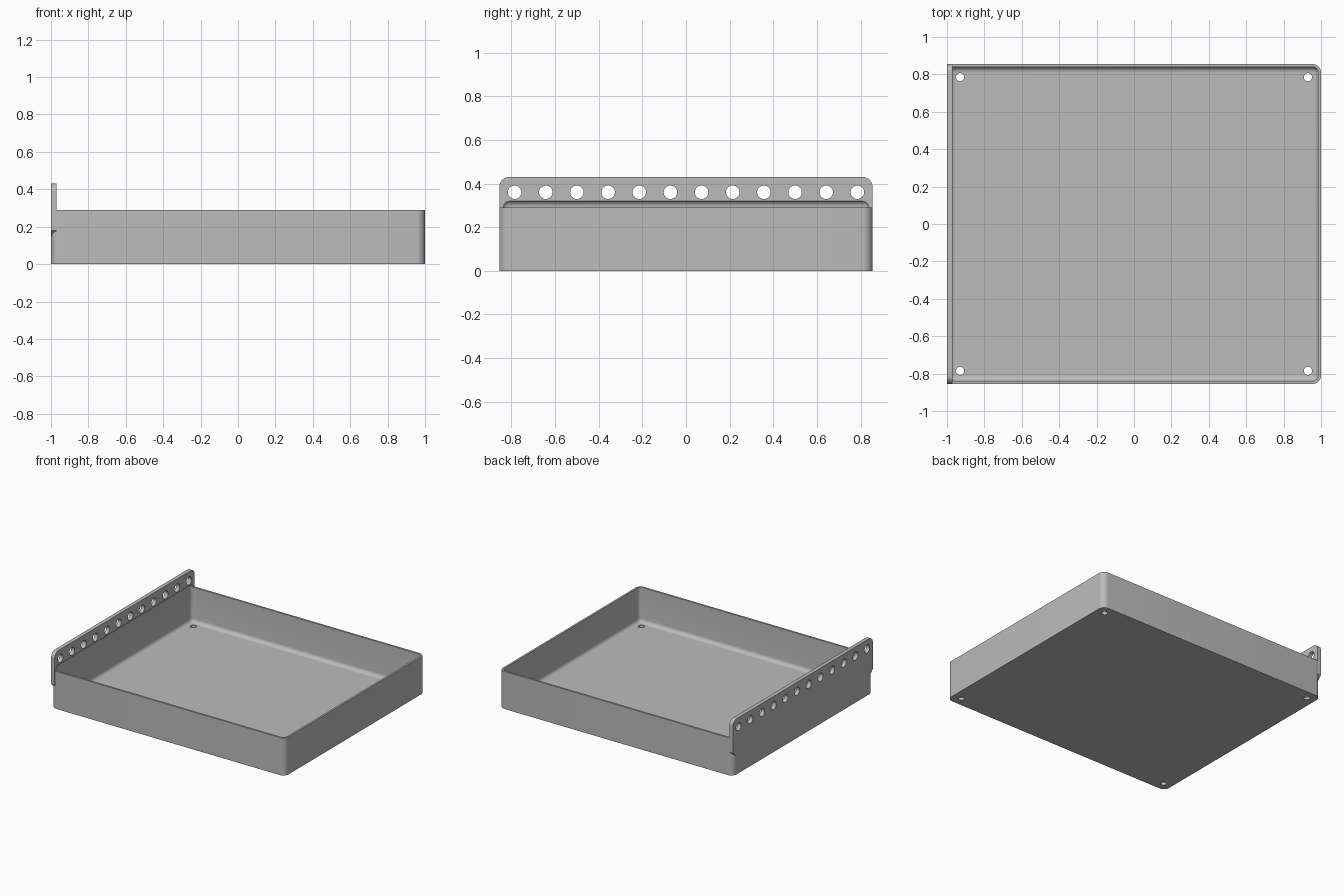
import bpy, bmesh, math
from mathutils import Matrix, Vector

if "Cube" in bpy.data.objects:
    bpy.data.objects.remove(bpy.data.objects["Cube"], do_unlink=True)

W, D, H = 1.0, 0.855, 0.29      # half width, half depth, tray height
TOP, WALL, R = 0.43, 0.015, 0.045
PLATE = 0.03                    # rail thickness

grey = bpy.data.materials.new("mid grey")
grey.use_nodes = True
grey.diffuse_color = (0.5, 0.5, 0.5, 1)
grey.node_tree.nodes["Principled BSDF"].inputs["Base Color"].default_value = (0.5, 0.5, 0.5, 1)


def finish(name, bm):
    bmesh.ops.recalc_face_normals(bm, faces=bm.faces)
    mesh = bpy.data.meshes.new(name)
    bm.to_mesh(mesh)
    bm.free()
    mesh.materials.append(grey)
    obj = bpy.data.objects.new(name, mesh)
    bpy.context.collection.objects.link(obj)
    return obj


def rounded_box(name, lo, hi, radius, pick=lambda e: True):
    """Box between two corners with the picked edges rounded."""
    lo, hi = Vector(lo), Vector(hi)
    bm = bmesh.new()
    bmesh.ops.create_cube(bm, size=1)
    bmesh.ops.scale(bm, vec=hi - lo, verts=bm.verts)
    bmesh.ops.translate(bm, vec=(lo + hi) / 2, verts=bm.verts)
    edges = [e for e in bm.edges if pick(e)]
    bmesh.ops.bevel(bm, geom=edges, offset=radius, segments=8, profile=0.5, affect='EDGES')
    return finish(name, bm)


def cylinders(name, centres, radius, depth, turn):
    bm = bmesh.new()
    for c in centres:
        bmesh.ops.create_cone(bm, cap_ends=True, segments=32, radius1=radius, radius2=radius,
                              depth=depth, matrix=Matrix.Translation(c) @ turn)
    return finish(name, bm)


def boolean(target, tool, operation):
    mod = target.modifiers.new(operation, 'BOOLEAN')
    mod.operation, mod.solver, mod.object = operation, 'EXACT', tool
    bpy.context.view_layer.objects.active = target
    bpy.ops.object.modifier_apply(modifier=mod.name)
    bpy.data.objects.remove(tool, do_unlink=True)


def is_vertical(e):
    a, b = e.verts
    return abs(a.co.z - b.co.z) > 0.1


# Outer shell of the tray
tray = rounded_box("tray_with_rail", (-W, -D, 0), (W, D, H), R, is_vertical)

# Perforated rail: rounded top corners, chamfered lower ends
profile = [(D, 0.18), (D - R, 0.18 - R), (R - D, 0.18 - R), (-D, 0.18)]
for side, start in ((-1, math.pi), (1, math.pi / 2)):
    for i in range(9):
        a = start - i * math.pi / 16
        profile.append((side * (D - R) + R * math.cos(a), TOP - R + R * math.sin(a)))
bm = bmesh.new()
face = bm.faces.new([bm.verts.new((-W, y, z)) for y, z in profile])
ext = bmesh.ops.extrude_face_region(bm, geom=[face])
bmesh.ops.translate(bm, vec=(PLATE, 0, 0),
                    verts=[v for v in ext["geom"] if isinstance(v, bmesh.types.BMVert)])
boolean(tray, finish("rail", bm), 'UNION')

# Filleted cavity, which also relieves the foot of the rail
cavity = rounded_box("cavity_cutter", (WALL - W, WALL - D, 0.02), (W - WALL, D - WALL, 0.323), 0.03)
boolean(tray, cavity, 'DIFFERENCE')

# Row of holes along the rail
row = [(-W, -0.785 + i * 1.57 / 11, 0.36) for i in range(12)]
boolean(tray, cylinders("rail_hole_cutter", row, 0.031, 0.2,
                        Matrix.Rotation(math.pi / 2, 4, 'Y')), 'DIFFERENCE')

# Screw holes in the floor corners
corners = [(x, y, 0) for x in (-0.93, 0.93) for y in (-0.785, 0.785)]
boolean(tray, cylinders("floor_hole_cutter", corners, 0.022, 0.2, Matrix.Identity(4)), 'DIFFERENCE')

bpy.ops.object.select_all(action='DESELECT')
tray.select_set(True)
bpy.context.view_layer.objects.active = tray
bpy.ops.object.shade_smooth_by_angle(angle=math.radians(30))
